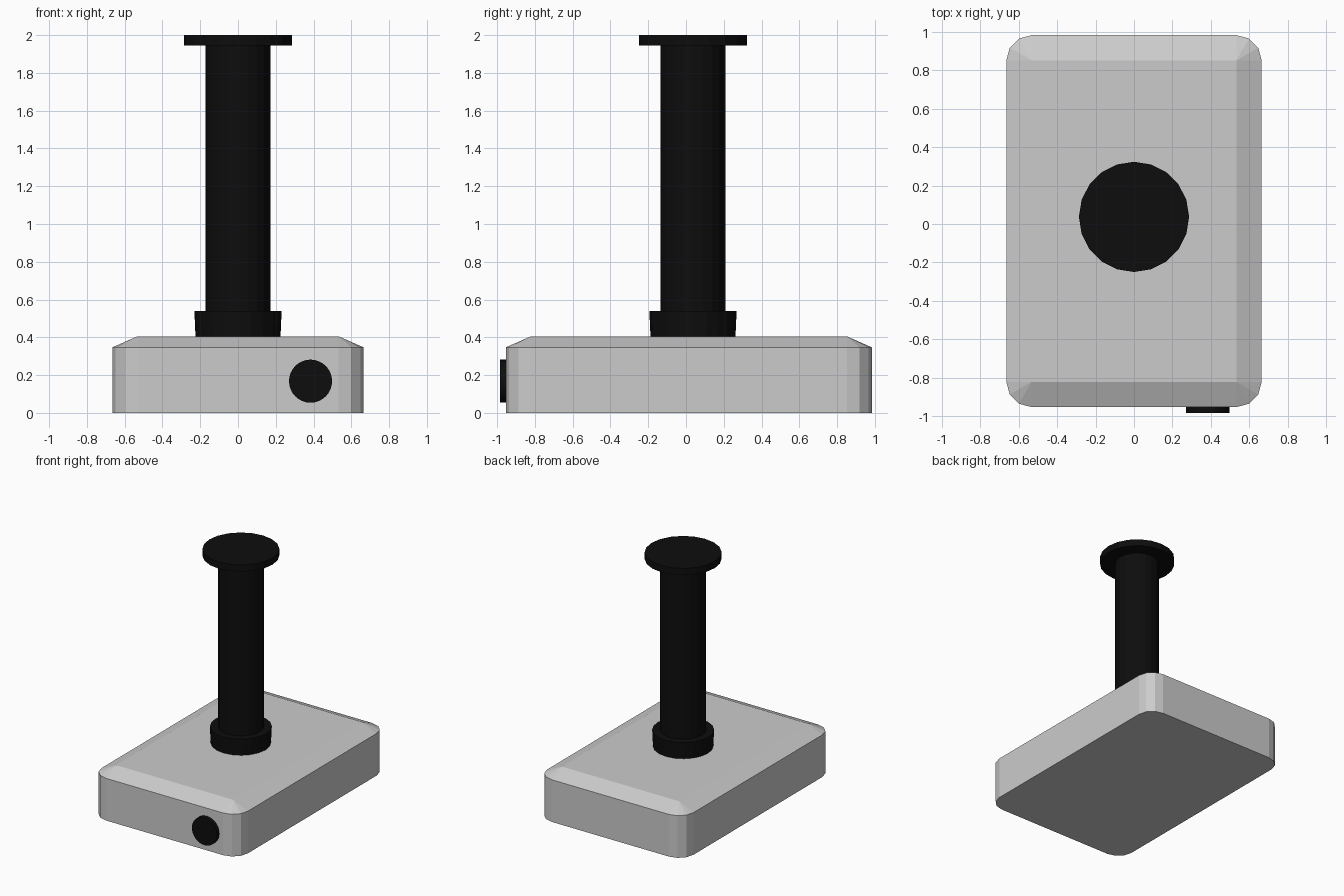
import bpy, bmesh
from math import pi, cos, sin

if "Cube" in bpy.data.objects:
    bpy.data.objects.remove(bpy.data.objects["Cube"])

black = bpy.data.materials.new("black")
black.diffuse_color = (0.004, 0.004, 0.004, 1)
black.use_nodes = True
black.node_tree.nodes["Principled BSDF"].inputs["Base Color"].default_value = black.diffuse_color


def finish(bm, name, mat=None):
    bmesh.ops.recalc_face_normals(bm, faces=bm.faces)
    mesh = bpy.data.meshes.new(name)
    bm.to_mesh(mesh)
    bm.free()
    ob = bpy.data.objects.new(name, mesh)
    bpy.context.collection.objects.link(ob)
    if mat:
        mesh.materials.append(mat)
    return ob


def turned(name, profile, sides):
    """Closed solid of revolution about z from (radius, z) points."""
    bm = bmesh.new()
    rings = [[bm.verts.new((r * cos(2 * pi * i / sides), r * sin(2 * pi * i / sides), z))
              for i in range(sides)] for r, z in profile]
    for a, b in zip(rings, rings[1:]):
        for i in range(sides):
            j = (i + 1) % sides
            bm.faces.new((a[i], a[j], b[j], b[i]))
    bm.faces.new(rings[0])
    bm.faces.new(rings[-1])
    return finish(bm, name, black)


# Base: rounded-corner slab whose chamfer closes to a sharp-cornered top
CY, HX, HY, R = 0.015, 0.533, 0.837, 0.132
bm = bmesh.new()
outline = []
top = []
for k, (sx, sy) in enumerate([(1, 1), (-1, 1), (-1, -1), (1, -1)]):
    cx, cy = sx * HX, CY + sy * HY
    top.append(bm.verts.new((cx, cy, 0.405)))
    for i in range(4):
        a = (k + i / 3) * pi / 2
        outline.append((cx + R * cos(a), cy + R * sin(a)))
low = [bm.verts.new((x, y, 0)) for x, y in outline]
mid = [bm.verts.new((x, y, 0.347)) for x, y in outline]
bm.faces.new(low)
bm.faces.new(top)
n = len(outline)
for i in range(n):
    j = (i + 1) % n
    bm.faces.new((low[i], low[j], mid[j], mid[i]))
    if i // 4 == j // 4:
        bm.faces.new((mid[i], mid[j], top[i // 4]))
    else:
        bm.faces.new((mid[i], mid[j], top[j // 4], top[i // 4]))
finish(bm, "base")

# Collar, shaft and cap of the handle, turned as one 20-sided piece
handle = turned("handle", [(0.225, 0.404), (0.231, 0.54), (0.171, 0.54),
                           (0.171, 1.945), (0.287, 1.945), (0.287, 2.0)], 20)
handle.location.y = 0.037

# Round button on the front wall
button = turned("front_button", [(0.114, 0), (0.114, 0.031)], 32)
button.rotation_euler.x = pi / 2
button.location = (0.384, -0.954, 0.168)
